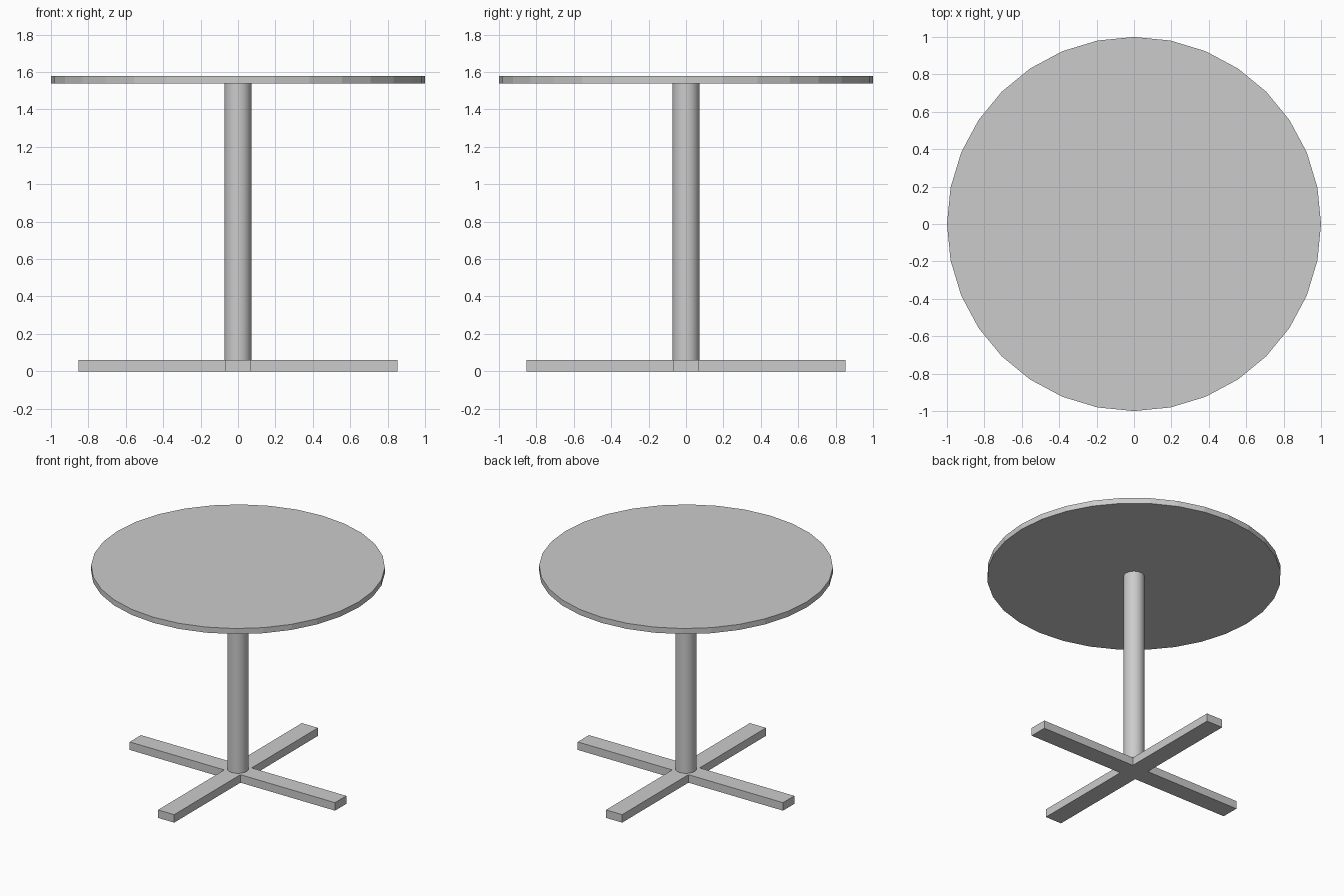
import bpy, bmesh

if "Cube" in bpy.data.objects:
    bpy.data.objects.remove(bpy.data.objects["Cube"])

FOOT_H, TOP_Z0, TOP_Z1 = 0.06, 1.538, 1.58


def cylinder(name, radius, z0, z1, sides=32):
    bpy.ops.mesh.primitive_cylinder_add(vertices=sides, radius=radius, depth=z1 - z0,
                                        location=(0, 0, (z0 + z1) / 2))
    obj = bpy.context.object
    obj.name = name
    return obj


# Round table top, flat-faceted rim
cylinder("table_top", 1.0, TOP_Z0, TOP_Z1)

# Smooth central column
cylinder("column", 0.072, FOOT_H, TOP_Z0)
bpy.ops.object.shade_smooth_by_angle()

# Cross-shaped foot: one arm corner pattern turned four times, then extruded
w, r = 0.067, 0.853
outline = []
x_arm = [(r, -w), (r, w), (w, w)]
for _ in range(4):
    outline += x_arm
    x_arm = [(-y, x) for x, y in x_arm]

bm = bmesh.new()
base = bm.faces.new([bm.verts.new((x, y, 0)) for x, y in outline])
ext = bmesh.ops.extrude_face_region(bm, geom=[base], use_keep_orig=True)
bmesh.ops.translate(bm, vec=(0, 0, FOOT_H),
                    verts=[g for g in ext["geom"] if isinstance(g, bmesh.types.BMVert)])
bmesh.ops.recalc_face_normals(bm, faces=bm.faces)
mesh = bpy.data.meshes.new("cross_foot")
bm.to_mesh(mesh)
bm.free()
bpy.context.collection.objects.link(bpy.data.objects.new("cross_foot", mesh))
